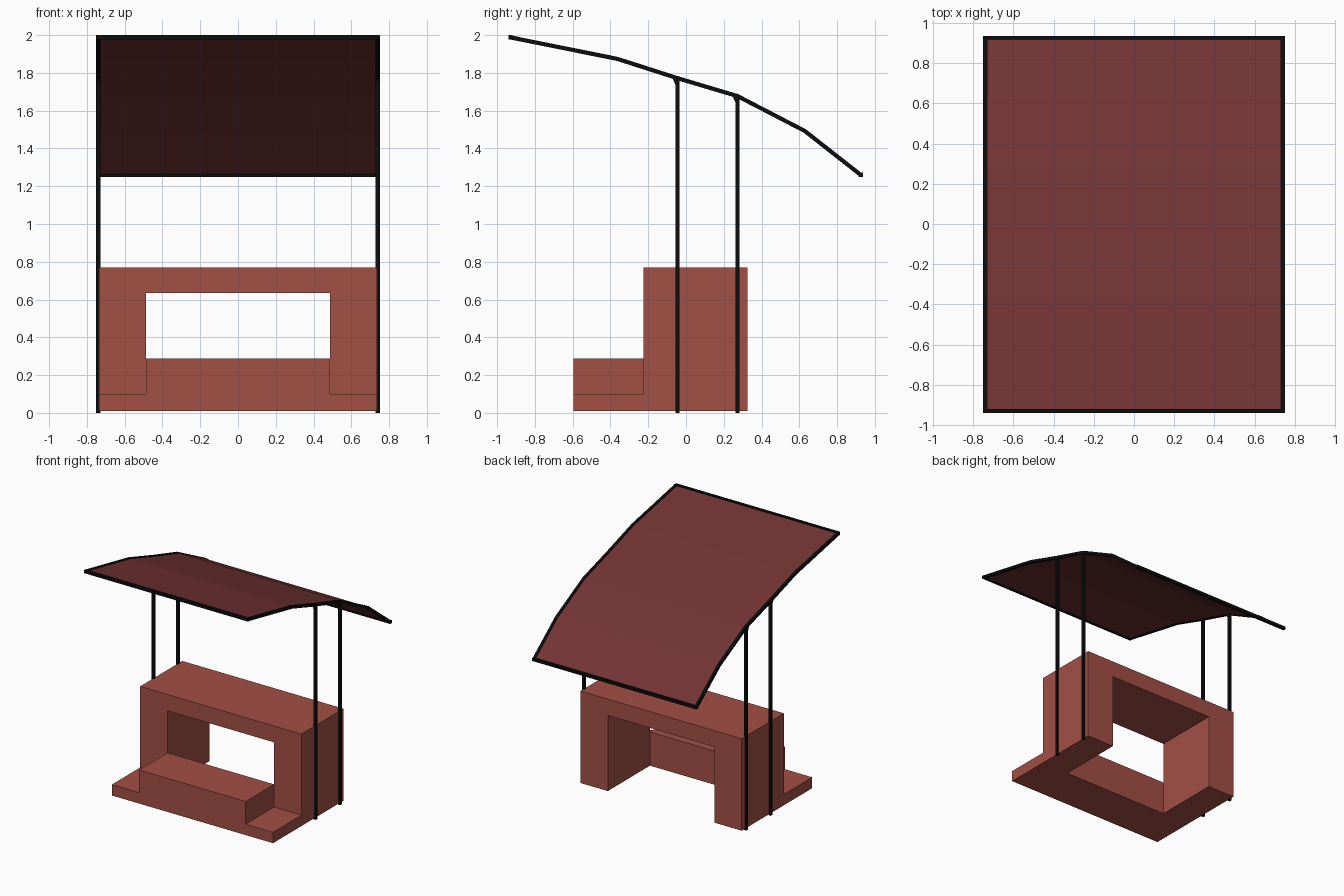
import bpy, bmesh
from mathutils import Vector

if "Cube" in bpy.data.objects:
    bpy.data.objects.remove(bpy.data.objects["Cube"])


def material(name, rgb):
    m = bpy.data.materials.new(name)
    m.diffuse_color = (*rgb, 1)
    m.use_nodes = True
    m.node_tree.nodes["Principled BSDF"].inputs["Base Color"].default_value = m.diffuse_color
    return m


BRICK = material("brick red", (0.36, 0.08, 0.06))
ROOF = material("dark red", (0.17, 0.034, 0.034))
BLACK = material("black", (0.004, 0.004, 0.004))


def prism(name, profile, axis, lo, hi, mat):
    """Extrude a 2D profile along 'x' (profile is y,z) or 'y' (profile is x,z)."""
    place = (lambda a, b, t: (t, a, b)) if axis == 'x' else (lambda a, b, t: (a, t, b))
    bm = bmesh.new()
    face = bm.faces.new([bm.verts.new(place(a, b, lo)) for a, b in profile])
    ext = bmesh.ops.extrude_face_region(bm, geom=[face])
    moved = [v for v in ext['geom'] if isinstance(v, bmesh.types.BMVert)]
    bmesh.ops.translate(bm, verts=moved, vec=place(0, 0, hi - lo))
    bmesh.ops.recalc_face_normals(bm, faces=bm.faces)
    mesh = bpy.data.meshes.new(name)
    bm.to_mesh(mesh)
    bm.free()
    mesh.materials.append(mat)
    obj = bpy.data.objects.new(name, mesh)
    bpy.context.collection.objects.link(obj)
    return obj


def rect(a0, a1, b0, b1):
    return [(a0, b0), (a1, b0), (a1, b1), (a0, b1)]


def ribbon(path, half):
    """Give an open path a constant thickness."""
    pts = [Vector(p) for p in path]
    top, bottom = [], []
    for i, p in enumerate(pts):
        d = (pts[min(i + 1, len(pts) - 1)] - pts[max(i - 1, 0)]).normalized()
        n = Vector((-d.y, d.x)) * half
        top.append(p + n)
        bottom.append(p - n)
    return top + bottom[::-1]


# Counter: an arch open at the bottom
W, IN, BASE = 0.737, 0.487, 0.01
prism("counter", [(-W, BASE), (-IN, BASE), (-IN, 0.635), (IN, 0.635),
                  (IN, BASE), (W, BASE), (W, 0.77), (-W, 0.77)],
      'y', -0.225, 0.325, BRICK)

# Front bench with a low step at each end
prism("bench", [(-W, BASE), (W, BASE), (W, 0.1), (IN, 0.1), (IN, 0.288),
                (-IN, 0.288), (-IN, 0.1), (-W, 0.1)],
      'y', -0.595, -0.225, BRICK)

# Bent roof sheet
path = [(-0.93, 1.988), (-0.363, 1.874), (-0.045, 1.772),
        (0.273, 1.677), (0.628, 1.493), (0.925, 1.26)]
R, X = 0.011, 0.74
prism("roof_sheet", ribbon(path, 0.005), 'x', -X, X, ROOF)

# Black frame round the roof
for side, s in (("left", -1), ("right", 1)):
    prism(side + "_roof_rail", ribbon(path, R), 'x', s * X - R, s * X + R, BLACK)
for label, (y, z) in (("front", path[0]), ("back", path[-1])):
    prism(label + "_roof_rail", rect(y - R, y + R, z - R - 0.001, z + R + 0.001),
          'x', -X - R, X + R, BLACK)

# Four posts, each with a small bracket under the roof
for side, s in (("left", -1), ("right", 1)):
    for label, (y, z) in (("front", path[2]), ("back", path[3])):
        prism(f"{side}_{label}_post",
              [(y - R, 0), (y + R, 0), (y + R, z), (y - 0.03, z + 0.008),
               (y - R, z - 0.035)],
              'x', s * X - R, s * X + R, BLACK)
